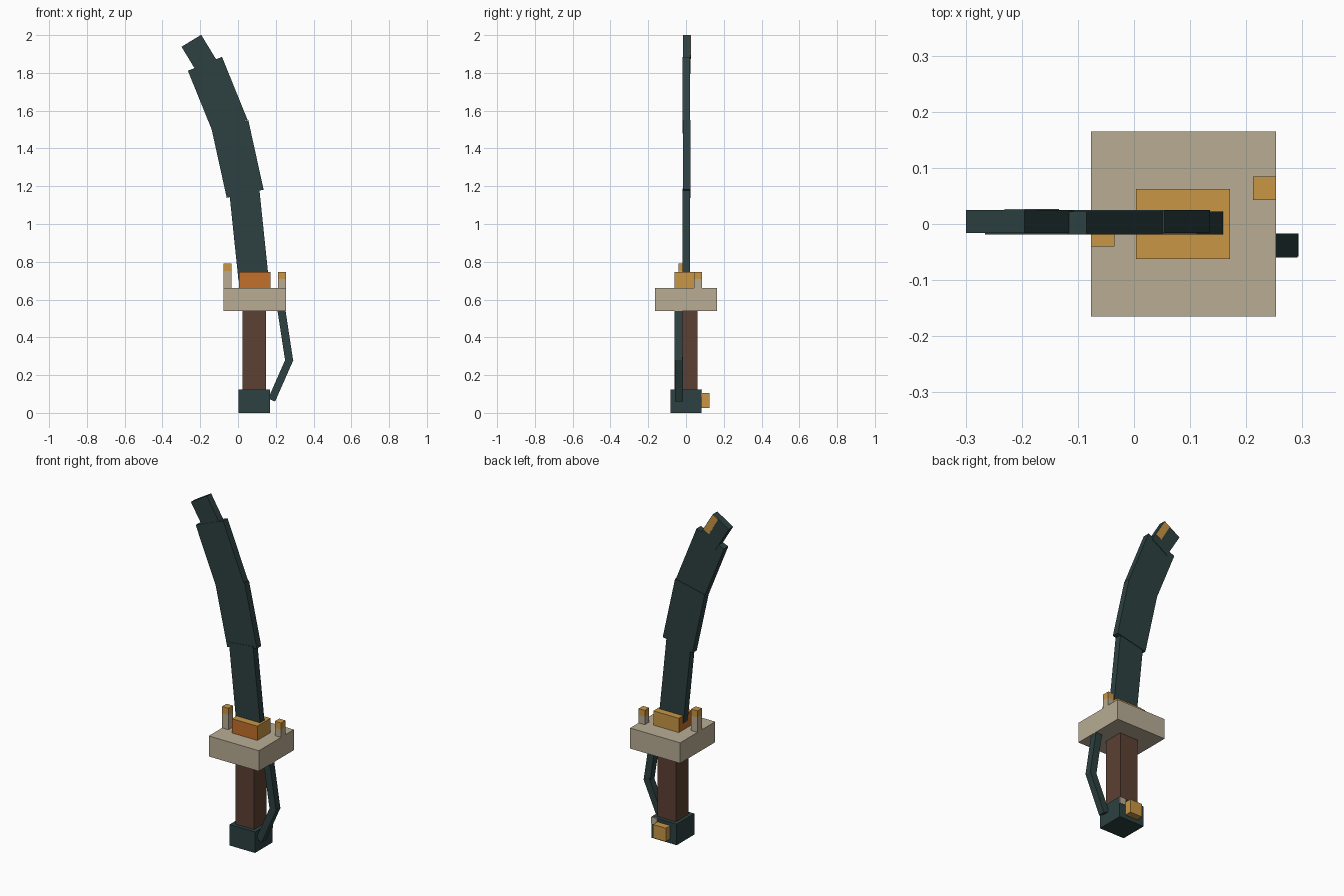
import bpy
from math import radians
from mathutils import Vector

default = bpy.data.objects.get("Cube")
if default:
    bpy.data.objects.remove(default, do_unlink=True)


def material(name, hex_code):
    def linear(c):
        return c / 12.92 if c <= 0.04045 else ((c + 0.055) / 1.055) ** 2.4
    rgb = [linear(int(hex_code[i:i + 2], 16) / 255) for i in (0, 2, 4)]
    mat = bpy.data.materials.new(name)
    mat.use_nodes = True
    mat.diffuse_color = (*rgb, 1)
    shader = mat.node_tree.nodes["Principled BSDF"]
    shader.inputs["Base Color"].default_value = (*rgb, 1)
    shader.inputs["Roughness"].default_value = 0.9
    return mat


steel = material("dark_steel", "2D4141")
wood = material("brown_grip", "5C4033")
bone = material("pale_bone", "B8AC94")
gold = material("gold", "C89644")
orange = material("burnt_orange", "C2702A")


def block(name, mat, x, y, z, tilt=0):
    """Box from (min, max) ranges, tilted about y through its own centre."""
    low, high = Vector((x[0], y[0], z[0])), Vector((x[1], y[1], z[1]))
    bpy.ops.mesh.primitive_cube_add(size=1, location=(low + high) / 2)
    obj = bpy.context.object
    obj.name = name
    for v in obj.data.vertices:
        v.co *= high - low
    obj.rotation_euler.y = radians(tilt)
    obj.data.materials.append(mat)
    return obj


def bar(name, mat, start, end, width, y):
    """Tilted bar whose centre line runs between two (x, z) points."""
    a, b = Vector((start[0], 0, start[1])), Vector((end[0], 0, end[1]))
    mid, half, run = (a + b) / 2, (b - a).length / 2, b - a
    obj = block(name, mat, (mid.x - width / 2, mid.x + width / 2), y,
                (mid.z - half, mid.z + half))
    obj.rotation_euler = (0, Vector((run.z, run.x)).angle_signed(Vector((1, 0))), 0)
    return obj


# Handle
block("pommel", steel, (0.003, 0.17), (-0.083, 0.083), (0, 0.125))
block("pommel_stud", gold, (0.046, 0.13), (0.075, 0.124), (0.025, 0.105))
block("pommel_chip", bone, (0.13, 0.17), (0.08, 0.085), (0.085, 0.125))
block("grip", wood, (0.025, 0.147), (-0.06, 0.06), (0.12, 0.545))

# Hand guard with two tipped prongs
block("hand_guard", bone, (-0.077, 0.253), (-0.165, 0.165), (0.54, 0.662))
for side, x, y, split, top in (("right", (-0.077, -0.035), (-0.04, 0.002), 0.75, 0.79),
                               ("left", (0.212, 0.253), (0.043, 0.085), 0.708, 0.747)):
    block(side + "_prong", bone, x, y, (0.655, split))
    block(side + "_prong_tip", gold, x, y, (split, top))

# Collar: orange on the front and right faces, gold elsewhere
collar = block("blade_collar", gold, (0.004, 0.171), (-0.062, 0.062), (0.655, 0.747))
collar.data.materials.append(orange)
for face in collar.data.polygons:
    face.material_index = int(face.normal.y < -0.5 or face.normal.x < -0.5)

# Knuckle bow
bar("knuckle_bow_upper", steel, (0.226, 0.57), (0.271, 0.275), 0.042, (-0.06, -0.019))
bar("knuckle_bow_lower", steel, (0.275, 0.288), (0.178, 0.068), 0.04, (-0.058, -0.017))

# Curved blade in four sections
LOW, HIGH = (-0.019, 0.022), (-0.016, 0.025)
bar("blade_base", steel, (0.082, 0.71), (0.033, 1.18), 0.16, LOW)
bar("blade_lower", steel, (0.038, 1.16), (-0.043, 1.528), 0.2, HIGH)
bar("blade_upper", steel, (-0.04, 1.515), (-0.175, 1.848), 0.195, LOW)
bar("blade_tip", steel, (-0.16, 1.827), (-0.247, 1.97), 0.122, HIGH)

# Gold inlay on the back of the tip
bar("tip_inlay", gold, (-0.152, 1.885), (-0.2125, 1.989), 0.042, (0.022, 0.0265))
